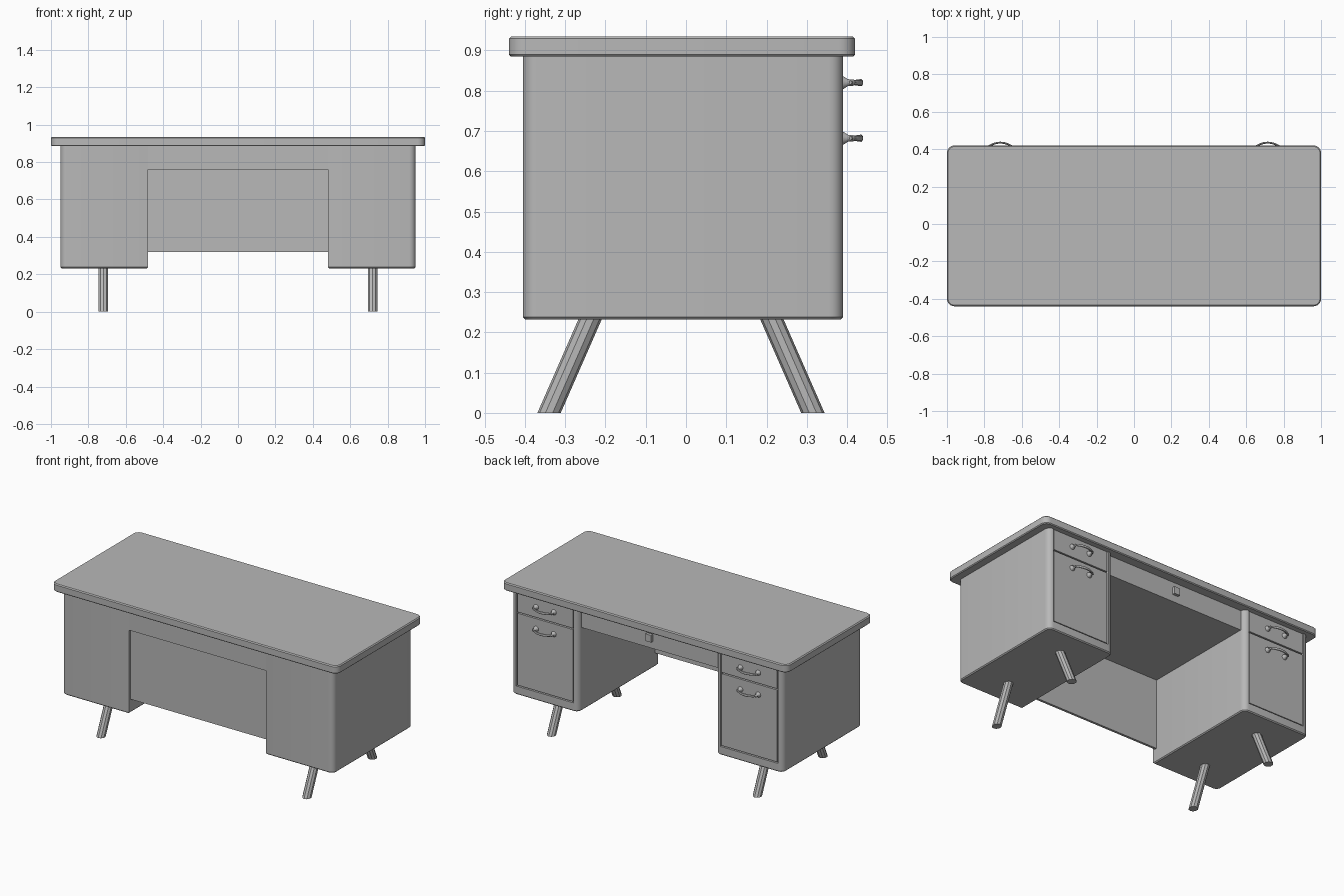
import bpy, bmesh, math
from mathutils import Vector

if "Cube" in bpy.data.objects:
    bpy.data.objects.remove(bpy.data.objects["Cube"])

grey = bpy.data.materials.new("plain_grey")
grey.diffuse_color = (0.48, 0.48, 0.48, 1)
grey.use_nodes = True
grey.node_tree.nodes["Principled BSDF"].inputs["Base Color"].default_value = grey.diffuse_color


def finish(name, bm, smooth=True):
    bmesh.ops.recalc_face_normals(bm, faces=bm.faces[:])
    me = bpy.data.meshes.new(name)
    bm.to_mesh(me)
    bm.free()
    me.materials.append(grey)
    ob = bpy.data.objects.new(name, me)
    bpy.context.collection.objects.link(ob)
    if smooth:
        shade(ob)
    return ob


def shade(ob):
    bpy.ops.object.select_all(action='DESELECT')
    ob.select_set(True)
    bpy.context.view_layer.objects.active = ob
    bpy.ops.object.shade_smooth_by_angle(angle=math.radians(30))


def loft(bm, rings):
    """Skin a list of point rings and cap both ends."""
    vs = [[bm.verts.new(p) for p in r] for r in rings]
    n = len(vs[0])
    for a, b in zip(vs, vs[1:]):
        for i in range(n):
            j = (i + 1) % n
            bm.faces.new((a[i], a[j], b[j], b[i]))
    bm.faces.new(vs[0][::-1])
    bm.faces.new(vs[-1])


def rounded(x0, x1, y0, y1, radii, z, c=0, seg=6):
    """Rounded rectangle at height z, shrunk by c; radii start at (x0,y0), anticlockwise."""
    pts = []
    for k, (x, y, sx, sy) in enumerate([(x0 + c, y0 + c, 1, 1), (x1 - c, y0 + c, -1, 1),
                                        (x1 - c, y1 - c, -1, -1), (x0 + c, y1 - c, 1, -1)]):
        r = max(radii[k] - c, 0.001)
        for i in range(seg + 1):
            a = math.pi + (k + i / seg) * math.pi / 2
            pts.append((x + sx * r + r * math.cos(a), y + sy * r + r * math.sin(a), z))
    return pts


def slab(name, x0, x1, y0, y1, z0, z1, radii, cb, ct):
    bm = bmesh.new()
    spec = [(z0, cb), (z0 + cb, 0), (z1 - ct, 0), (z1, ct)] if ct else [(z0, cb), (z0 + cb, 0), (z1, 0)]
    loft(bm, [rounded(x0, x1, y0, y1, radii, z, c) for z, c in spec])
    return finish(name, bm)


def box(name, x0, x1, y0, y1, z0, z1):
    bm = bmesh.new()
    loft(bm, [[(x0, y0, z), (x1, y0, z), (x1, y1, z), (x0, y1, z)] for z in (z0, z1)])
    return finish(name, bm, False)


def handle(name, x, z):
    bm = bmesh.new()
    n = 10
    # flared mounts
    for s in (-1, 1):
        loft(bm, [[(x + s * 0.062 + r * math.cos(2 * math.pi * i / n), y,
                    z + r * math.sin(2 * math.pi * i / n)) for i in range(n)]
                  for y, r in ((0.384, 0.018), (0.392, 0.016), (0.402, 0.009), (0.416, 0.008), (0.42, 0.005))])
    # bowed grip, tallest in the middle
    rings = []
    for k in range(13):
        t = k / 12 * 2 - 1
        p = Vector((x + 0.072 * t, 0.408 + 0.027 * (1 - t * t), z))
        d = Vector((0.072, -0.054 * t, 0)).normalized()
        side = Vector((-d.y, d.x, 0))
        h = 0.005 + 0.004 * (1 - t * t)
        rings.append([p + side * 0.005 * math.cos(2 * math.pi * i / 8)
                      + Vector((0, 0, h * math.sin(2 * math.pi * i / 8))) for i in range(8)])
    loft(bm, rings)
    finish(name, bm)


def leg(name, x, y_top, y_bot):
    bm = bmesh.new()
    rings = []
    for y, z in ((y_bot, 0), (y_top, 0.235)):
        rings.append([(x + 0.027 * math.cos(2 * math.pi * (i + .5) / 10),
                       y + 0.029 * math.sin(2 * math.pi * (i + .5) / 10), z) for i in range(10)])
    loft(bm, rings)
    finish(name, bm, False)


# desk top
slab("desk_top", -1, 1, -0.44, 0.42, 0.885, 0.935, [0.04] * 4, 0.005, 0.006)

for s, side in ((-1, "left"), (1, "right")):
    # pedestal with a pocket for the drawers
    x0, x1 = sorted((s * 0.48, s * 0.95))
    R, e = 0.035, 0.001
    radii = [e, R, R, R] if s > 0 else [R, e, R, R]
    ped = slab(side + "_pedestal", x0, x1, -0.405, 0.39, 0.232, 0.886, radii, 0.006, 0)
    cx = s * 0.715
    cutter = box("pocket_cutter", cx - 0.2, cx + 0.2, 0.37, 0.5, 0.285, 0.95)
    cutter.hide_render = True
    mod = ped.modifiers.new("pocket", 'BOOLEAN')
    mod.operation, mod.solver, mod.object = 'DIFFERENCE', 'EXACT', cutter
    bpy.context.view_layer.objects.active = ped
    bpy.ops.object.modifier_apply(modifier=mod.name)
    bpy.data.objects.remove(cutter)
    shade(ped)
    # drawer fronts and handles
    for nm, z0, z1, hz in (("upper", 0.754, 0.882, 0.82), ("lower", 0.291, 0.746, 0.682)):
        box(f"{side}_{nm}_drawer", cx - 0.194, cx + 0.194, 0.365, 0.387, z0, z1)
        handle(f"{side}_{nm}_handle", cx, hz)
    # splayed legs
    leg(side + "_front_leg", s * 0.72, -0.237, -0.34)
    leg(side + "_back_leg", s * 0.72, 0.212, 0.315)

# knee space: apron, recessed panel, centre drawer and lock
box("front_apron", -0.481, 0.481, -0.405, -0.38, 0.76, 0.886)
box("modesty_panel", -0.481, 0.481, -0.39, -0.375, 0.318, 0.77)
box("centre_drawer", -0.481, 0.481, -0.38, 0.36, 0.76, 0.886)
box("drawer_lock", -0.02, 0.02, 0.355, 0.378, 0.805, 0.85)
